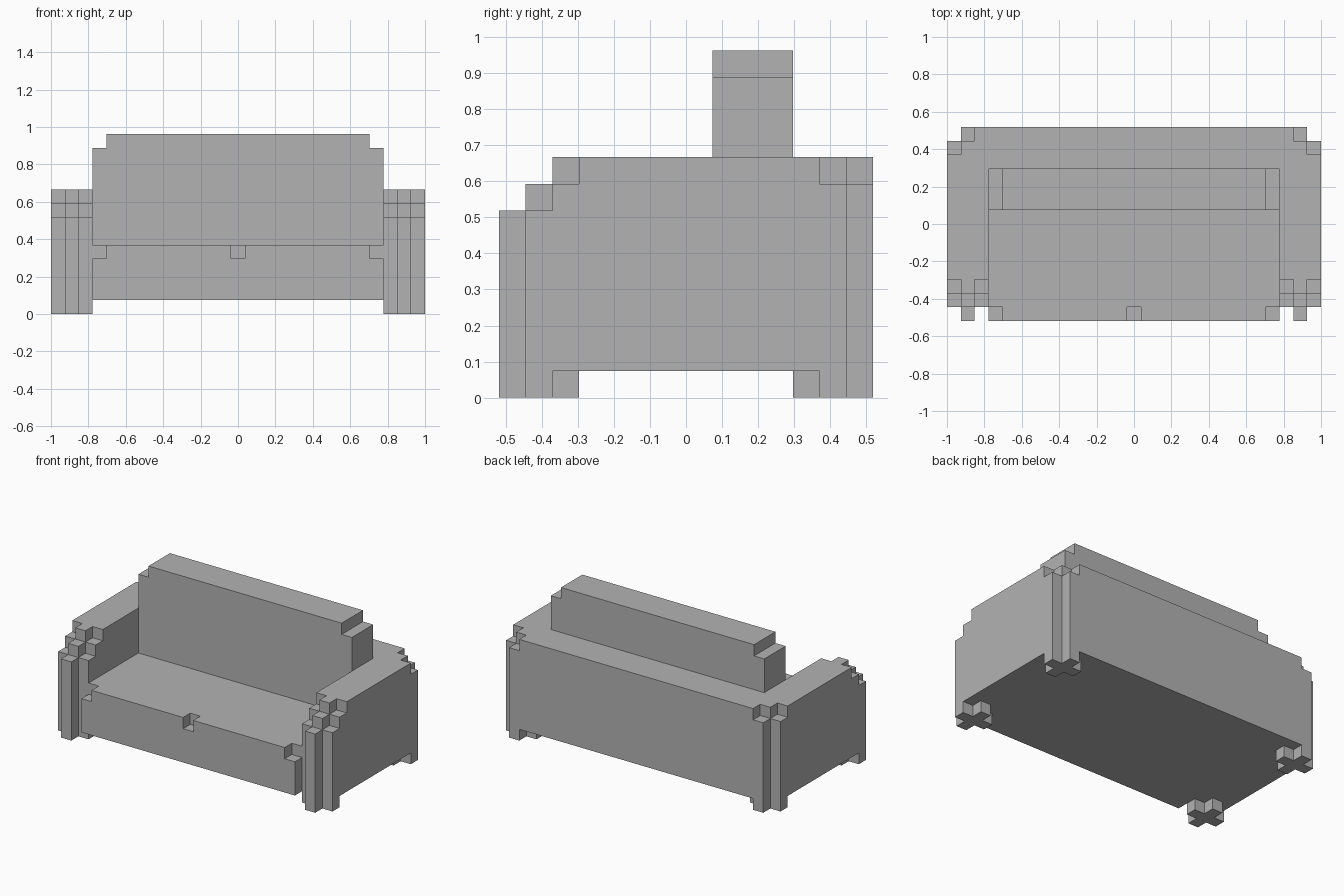
import bpy
import bmesh
from mathutils import Vector

cube = bpy.data.objects.get("Cube")
if cube:
    bpy.data.objects.remove(cube, do_unlink=True)

# Everything sits on a block grid: 27 wide, 14 deep, 13 high
WIDE, DEEP, HIGH = 27, 14, 13
UNIT = 2 / WIDE

grey = bpy.data.materials.new("soft grey")
grey.use_nodes = True
grey.diffuse_color = (0.45, 0.45, 0.45, 1)
grey.node_tree.nodes["Principled BSDF"].inputs["Base Color"].default_value = grey.diffuse_color


def to_world(point):
    """Grid corner to model space, centred on x and y."""
    x, y, z = point
    return Vector((x - WIDE / 2, y - DEEP / 2, z)) * UNIT


def extrude(bm, axis, profile, start, end):
    """Extrude a 2D grid profile along one axis (x, y or z)."""
    slot = "xyz".index(axis)

    def place(pair, depth):
        point = list(pair)
        point.insert(slot, depth)
        return to_world(point)

    face = bm.faces.new([bm.verts.new(place(p, start)) for p in profile])
    moved = bmesh.ops.extrude_face_region(bm, geom=[face], use_keep_orig=True)
    offset = Vector((0, 0, 0))
    offset[slot] = (end - start) * UNIT
    verts = [g for g in moved["geom"] if isinstance(g, bmesh.types.BMVert)]
    bmesh.ops.translate(bm, verts=verts, vec=offset)


def rect(a0, b0, a1, b1):
    return [(a0, b0), (a1, b0), (a1, b1), (a0, b1)]


def build(name, pieces, mirrored=False):
    bm = bmesh.new()
    for piece in pieces:
        extrude(bm, *piece)
    if mirrored:
        for v in bm.verts:
            v.co.x = -v.co.x
    bmesh.ops.recalc_face_normals(bm, faces=bm.faces)
    mesh = bpy.data.meshes.new(name)
    bm.to_mesh(mesh)
    bm.free()
    mesh.materials.append(grey)
    obj = bpy.data.objects.new(name, mesh)
    bpy.context.collection.objects.link(obj)
    return obj


# Arm: three side profiles whose steps and feet form cross-shaped corner posts
stepped_front = [(3, 9), (3, 8), (2, 8), (2, 7), (1, 7)]
small_feet = [(1, 0), (2, 0), (2, 1), (12, 1), (12, 0), (13, 0)]
outer = small_feet + [(13, 8), (12, 8), (12, 9)] + stepped_front
inner = small_feet + [(13, 1), (14, 1), (14, 9)] + stepped_front
middle = [(0, 0), (3, 0), (3, 1), (11, 1), (11, 0), (14, 0), (14, 8), (13, 8), (13, 9)]
middle += [(y - 1, z) for y, z in stepped_front]
arm = [("x", profile, i, i + 1) for i, profile in enumerate((outer, middle, inner))]
build("right_arm", arm)
build("left_arm", arm, mirrored=True)

# Seat: plain base, and a cushion layer notched at the front corners and centre
LEFT, RIGHT = 3, WIDE - 3
cushion = [(LEFT, 8), (LEFT, 1), (4, 1), (4, 0), (13, 0), (13, 1),
           (14, 1), (14, 0), (23, 0), (23, 1), (RIGHT, 1), (RIGHT, 8)]
build("seat", [("z", rect(LEFT, 0, RIGHT, 8), 1, 4), ("z", cushion, 4, 5)])

# Backrest with stepped top corners
backrest = [(LEFT, 1), (RIGHT, 1), (RIGHT, 12), (RIGHT - 1, 12),
            (RIGHT - 1, HIGH), (LEFT + 1, HIGH), (LEFT + 1, 12), (LEFT, 12)]
build("backrest", [("y", backrest, 8, 11)])

# Rear frame behind the backrest
build("rear_frame", [("y", rect(LEFT, 1, RIGHT, 9), 11, DEEP)])
